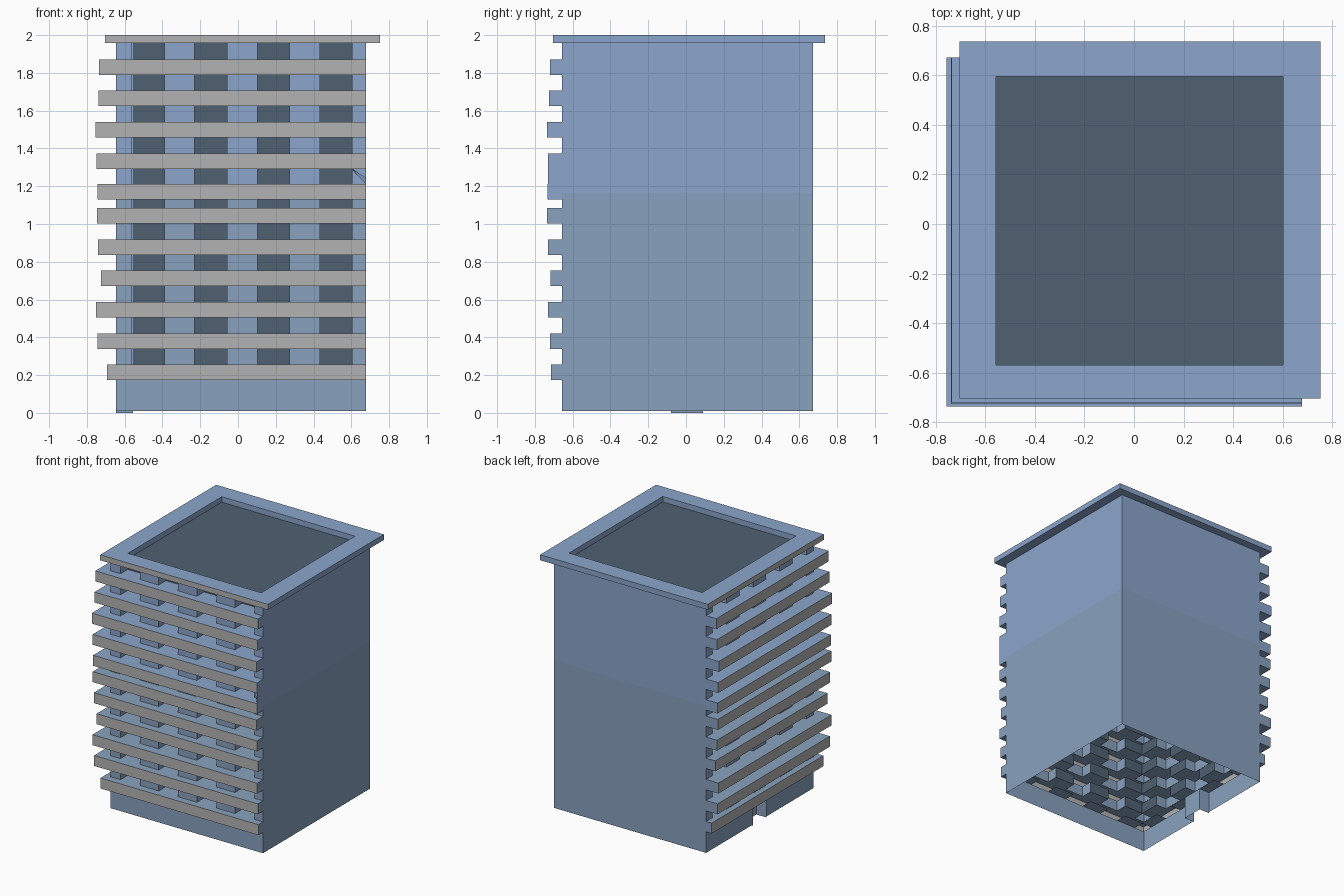
import bpy

if "Cube" in bpy.data.objects:
    bpy.data.objects.remove(bpy.data.objects["Cube"])

L, R, F, B = -0.645, 0.677, -0.657, 0.672   # body footprint
DEPTH = 0.09                                # window recess
BAY, OFFSET, WIDTH = 0.331, 0.085, 0.17     # window rhythm


def material(name, rgb):
    m = bpy.data.materials.new(name)
    m.diffuse_color = (*rgb, 1)
    m.use_nodes = True
    m.node_tree.nodes["Principled BSDF"].inputs["Base Color"].default_value = m.diffuse_color
    return m


LOWER = material("lower_blue", (0.25, 0.36, 0.52))
UPPER = material("upper_blue", (0.26, 0.38, 0.60))
DARK = material("dark_glass", (0.08, 0.12, 0.17))
GREY = material("grey_edge", (0.45, 0.45, 0.45))


class Shell:
    """Collects faces for one part."""

    def __init__(self, name, mats):
        self.name, self.mats = name, mats
        self.verts, self.faces, self.slots = [], [], []

    def face(self, pts, slot=0):
        n = len(self.verts)
        self.verts += pts
        self.faces.append(list(range(n, n + len(pts))))
        self.slots.append(slot)

    def strip(self, path, z0, z1, slot=lambda i: 0):
        for i, (p, q) in enumerate(zip(path, path[1:])):
            self.face([(*p, z0), (*q, z0), (*q, z1), (*p, z1)], slot(i))

    def cap(self, path, z, up=True, slot=0):
        pts = [(*p, z) for p in path]
        self.face(pts if up else pts[::-1], slot)

    def build(self):
        me = bpy.data.meshes.new(self.name)
        me.from_pydata(self.verts, [], self.faces)
        for m in self.mats:
            me.materials.append(m)
        for poly, s in zip(me.polygons, self.slots):
            poly.material_index = s
        ob = bpy.data.objects.new(self.name, me)
        bpy.context.collection.objects.link(ob)


# Facade outline with window recesses: left side front-going, then front side
facade = [(L, B)]
for i in reversed(range(4)):
    a = F + OFFSET + i * BAY
    facade += [(L, a + WIDTH), (L + DEPTH, a + WIDTH), (L + DEPTH, a), (L, a)]
facade.append((L, F))
for i in range(4):
    a = L + OFFSET + i * BAY
    facade += [(a, F), (a, F + DEPTH), (a + WIDTH, F + DEPTH), (a + WIDTH, F)]
facade.append((R, F))


def window_slot(i):
    p, q = facade[i], facade[i + 1]
    glass = (p[0] == q[0] == L + DEPTH) or (p[1] == q[1] == F + DEPTH)
    return 1 if glass else 0


def storeys(shell, slabs, top):
    """Balcony slabs with a windowed band above each one."""
    for i, (z, x, y) in enumerate(slabs):
        z1 = z + 0.082
        outer = [(L, B), (x, B), (x, y), (R, y), (R, F)]
        shell.strip(outer, z, z1, lambda k: 2 if k in (1, 2) else 0)
        ring = outer[:-1] + facade[::-1][:-1]
        shell.cap(ring, z, False)
        shell.cap(ring, z1, True)
        end = slabs[i + 1][0] if i + 1 < len(slabs) else top
        shell.strip(facade, z1, end, window_slot)


# Bottom z, left edge and front edge of every slab
slabs = [(0.174, -0.693, -0.715), (0.339, -0.745, -0.720), (0.504, -0.752, -0.730),
         (0.671, -0.725, -0.718), (0.837, -0.740, -0.730), (1.002, -0.747, -0.735),
         (1.130, -0.745, -0.733), (1.292, -0.750, -0.730), (1.459, -0.755, -0.735),
         (1.625, -0.738, -0.725), (1.790, -0.735, -0.720)]
SEAM, TOP, BASE = 1.165, 1.957, 0.01

# Lower block with plinth and doorway recess
low = Shell("lower_block", [LOWER, DARK, GREY])
d0, d1, dx = -0.08, 0.09, L + DEPTH
low.strip([(L, B), (L, d1)], BASE, slabs[0][0])
low.strip([(L, d1), (dx, d1), (dx, d0), (L, d0)], 0, slabs[0][0])
low.strip([(L, d0), (L, F), (R, F)], BASE, slabs[0][0])
low.cap([(L, d0), (dx, d0), (dx, d1), (L, d1)], slabs[0][0], False)
storeys(low, slabs[:6], slabs[6][0])
low.strip([(R, F), (R, B), (L, B)], BASE, SEAM)
low.build()

# Upper block
upp = Shell("upper_block", [UPPER, DARK, GREY])
storeys(upp, slabs[6:], TOP)
upp.strip([(R, F), (R, B), (L, B)], SEAM, TOP)
upp.build()

# Sloping infill at the front right corner
fill = Shell("corner_infill", [UPPER])
fill.face([(R, -0.731, 1.21), (R, F, 1.21), (R, F, 1.293), (R, -0.731, 1.293)])
fill.face([(0.6, F, 1.293), (R, -0.731, 1.212), (R, -0.731, 1.245), (0.6, F + 0.001, 1.294)])
fill.build()


# Roof parapet frame and recessed deck
def rect(x0, x1, y0, y1):
    return [(x0, y0), (x1, y0), (x1, y1), (x0, y1), (x0, y0)]


outer, inner = rect(-0.704, 0.752, -0.703, 0.735), rect(-0.557, 0.6, -0.569, 0.594)
roof = Shell("roof_parapet", [UPPER, GREY])
roof.strip(outer, TOP, 2.0, lambda i: 1 if i in (0, 3) else 0)
roof.strip(inner[::-1], TOP, 2.0)
for i in range(4):
    quad = [outer[i], outer[i + 1], inner[i + 1], inner[i]]
    roof.cap(quad, 2.0)
    roof.cap(quad, TOP, False)
roof.build()
deck = Shell("roof_deck", [DARK])
deck.cap(inner[:-1], TOP)
deck.build()
